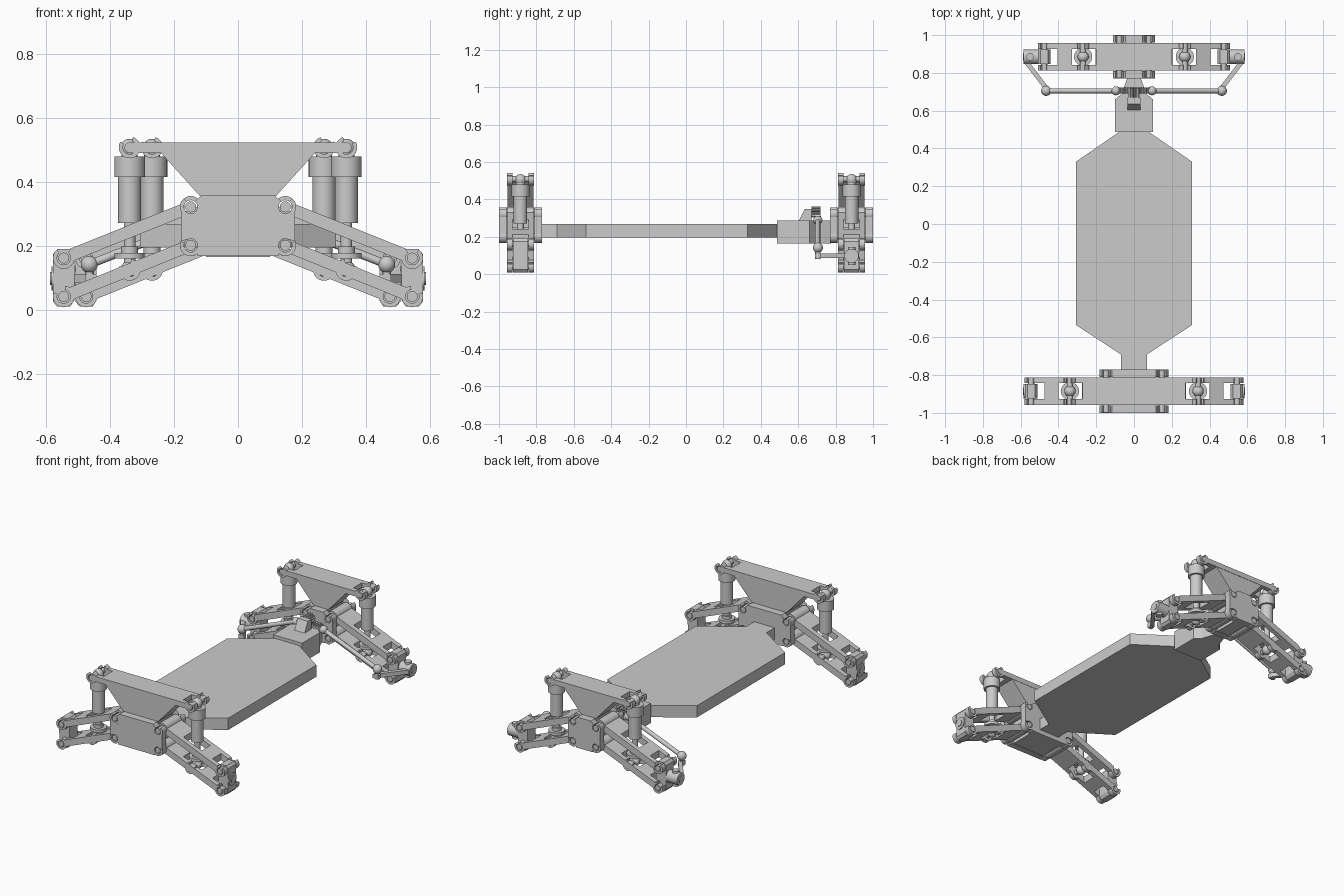
import bpy, bmesh
from math import sin, cos, pi, radians
from mathutils import Vector

if "Cube" in bpy.data.objects:
    bpy.data.objects.remove(bpy.data.objects["Cube"])


def finish(name, bm, smooth=False):
    bmesh.ops.recalc_face_normals(bm, faces=bm.faces)
    me = bpy.data.meshes.new(name)
    bm.to_mesh(me)
    bm.free()
    ob = bpy.data.objects.new(name, me)
    bpy.context.collection.objects.link(ob)
    if smooth:
        bpy.context.view_layer.objects.active = ob
        ob.select_set(True)
        bpy.ops.object.shade_smooth_by_angle(angle=radians(35))
        ob.select_set(False)
    return ob


def extrude(name, pts, direction, smooth=False):
    """Close the 3D points into a face and push it along direction."""
    bm = bmesh.new()
    face = bm.faces.new([bm.verts.new(p) for p in pts])
    new = bmesh.ops.extrude_face_region(bm, geom=[face])["geom"]
    bmesh.ops.translate(bm, vec=direction, verts=[v for v in new if isinstance(v, bmesh.types.BMVert)])
    return finish(name, bm, smooth)


def prism(name, xz, y0, y1, smooth=False):
    return extrude(name, [(x, y0, z) for x, z in xz], (0, y1 - y0, 0), smooth)


def slab(name, xy, z0, z1):
    return extrude(name, [(x, y, z0) for x, y in xy], (0, 0, z1 - z0))


def rect(a, b, c, d):
    return [(a, c), (b, c), (b, d), (a, d)]


def rod(name, a, b, r, seg=20):
    a, b = Vector(a), Vector(b)
    bm = bmesh.new()
    bmesh.ops.create_cone(bm, cap_ends=True, segments=seg, radius1=r, radius2=r, depth=(b - a).length)
    bm.transform((b - a).to_track_quat('Z', 'Y').to_matrix().to_4x4())
    bmesh.ops.translate(bm, vec=(a + b) / 2, verts=bm.verts)
    return finish(name, bm, True)


def ball(name, c, r):
    bm = bmesh.new()
    bmesh.ops.create_uvsphere(bm, u_segments=18, v_segments=12, radius=r)
    bmesh.ops.translate(bm, vec=c, verts=bm.verts)
    return finish(name, bm, True)


def clip(name, x, z, y0, y1, opening, s):
    """C-shaped snap ring around a hinge pin; opening is its gap direction in degrees."""
    angs = [radians(opening + 38 + i * 284 / 18) for i in range(19)]
    ring = [(0.034, a) for a in angs] + [(0.021, a) for a in reversed(angs)]
    prism(name, [(s * (x + r * cos(a)), z + r * sin(a)) for r, a in ring], y0, y1, True)


# chassis plate
half = [(0.07, -0.775), (0.07, -0.69), (0.307, -0.535), (0.307, 0.33), (0.075, 0.49)]
slab("chassis_plate", half + [(-x, y) for x, y in reversed(half)], 0.195, 0.268)

# steering housing and neck
half = [(0.1, 0.487), (0.1, 0.66), (0.065, 0.69), (0.035, 0.775)]
slab("steering_housing", half + [(-x, y) for x, y in reversed(half)], 0.165, 0.288)
extrude("servo_block", [(-0.035, y, z) for y, z in
        [(0.6, 0.28), (0.635, 0.35), (0.67, 0.35), (0.67, 0.28)]], (0.07, 0, 0))

# toothed rack and pinion
rack = [(-0.085, 0.27), (0.085, 0.27)]
for i in range(10):
    x = 0.085 - i * 0.017
    rack += [(x, 0.298), (x - 0.004, 0.312), (x - 0.009, 0.312), (x - 0.013, 0.298)]
prism("steering_rack", rack + [(-0.085, 0.298)], 0.69, 0.722)
gear = []
for i in range(12):
    for k, r in ((0, 0.022), (0.3, 0.03), (0.6, 0.03), (0.9, 0.022)):
        a = 2 * pi * (i + k) / 12
        gear.append((r * cos(a), 0.332 + r * sin(a)))
prism("pinion", gear, 0.67, 0.72)

OUT, DROP = 0.397, 0.16      # arm span and drop
YW, YI = 0.072, 0.042        # half width of arms, and of their slots


def axle(end, yc, px):
    o = px - 0.148
    # bulkhead core, end plates and tower
    prism(end + "_bulkhead_core", rect(-px + 0.036, px - 0.036, 0.17, 0.358), yc - 0.077, yc + 0.077)
    for y0, y1 in ((yc - 0.115, yc - 0.075), (yc + 0.075, yc + 0.115)):
        w = px - 0.022
        n = px + 0.031
        prism(end + "_bulkhead_plate", [(-w, 0.168), (w, 0.168), (w, 0.178), (w, 0.228), (n, 0.215), (n, 0.307),
              (w, 0.295), (w, 0.345), (w - 0.01, 0.358), (-w + 0.01, 0.358), (-w, 0.345), (-w, 0.295),
              (-n, 0.307), (-n, 0.215), (-w, 0.228)], y0, y1)
        for s in (-1, 1):
            clip(end + "_plate_clip", px, 0.322, y0, y1, 90, s)
            clip(end + "_plate_clip", px, 0.202, y0, y1, 60, s)
    b, t = 0.12 + o, 0.242 + o
    prism(end + "_tower", [(-b, 0.357), (b, 0.357), (t, 0.492), (-t, 0.492)], yc - 0.07, yc + 0.07)
    prism(end + "_tower_top", rect(-t - 0.03, t + 0.03, 0.491, 0.523), yc - YW, yc + YW)

    for s in (-1, 1):
        sx = 0.339 + o      # shock position
        ox = px + OUT       # outer hinge position
        rails = ((yc - YW, yc - YI), (yc + YI, yc + YW))
        # tower ends holding the shock
        for y0, y1 in rails:
            prism(end + "_tower_rail", [(s * x, z) for x, z in rect(t + 0.02, sx + 0.006, 0.491, 0.523)], y0, y1)
            clip(end + "_tower_clip", sx, 0.508, y0, y1, 70, s)
        rod(end + "_shock_top_pin", (s * sx, yc - YW, 0.508), (s * sx, yc + YW, 0.508), 0.016)

        # upper and lower arms
        for level, z0 in (("upper", 0.322), ("lower", 0.202)):
            def bar(part, x0, x1, y0, y1):
                za, zb = (z0 - (x - px) * DROP / OUT for x in (x0, x1))
                h = 0.021
                prism(f"{end}_{level}_arm_{part}", [(s * x0, za - h), (s * x1, zb - h),
                      (s * x1, zb + h), (s * x0, za + h)], y0, y1)
            for y0, y1 in rails:
                bar("rail", px + 0.02, ox - 0.02, y0, y1)
                clip(f"{end}_{level}_arm_clip", ox, z0 - DROP, y0, y1, 90 if level == "upper" else 60, s)
            bar("inner_web", px + 0.02, sx - 0.065, yc - YI, yc + YI)
            bar("outer_web", sx + 0.06, sx + 0.135, yc - YI, yc + YI)
            clip(f"{end}_{level}_arm_root", px, z0, yc - YW, yc + YW, 180, s)
            rod(end + "_inner_pin", (s * px, yc - 0.113, z0), (s * px, yc + 0.113, z0), 0.017)
            rod(end + "_outer_pin", (s * ox, yc - YW, z0 - DROP), (s * ox, yc + YW, z0 - DROP), 0.017)

        # shock absorber
        zl = 0.202 - (sx - px) * DROP / OUT
        rod(end + "_shock_lower_pin", (s * sx, yc - YW, zl), (s * sx, yc + YW, zl), 0.015)
        for y0, y1 in rails:
            clip(end + "_shock_lower_clip", sx, zl, y0, y1, 60, s)
        for part, z0, z1, r in (("rod", zl, 0.28, 0.018), ("seat", 0.16, 0.178, 0.047), ("collar", 0.178, 0.198, 0.027),
                                ("body", 0.272, 0.42, 0.036), ("cap", 0.416, 0.48, 0.048), ("neck", 0.48, 0.5, 0.025)):
            rod(end + "_shock_" + part, (s * sx, yc, z0), (s * sx, yc, z1), r, 28)
        ball(end + "_shock_top_eye", (s * sx, yc, 0.505), 0.03)
        ball(end + "_shock_lower_eye", (s * sx, yc, zl), 0.029)

        # wheel carrier
        prism(end + "_wheel_carrier", [(s * (ox + x), z) for x, z in
              [(-0.033, 0.03), (-0.02, 0.01), (0.02, 0.01), (0.033, 0.025), (0.033, 0.175),
               (0.02, 0.19), (-0.02, 0.19), (-0.033, 0.17)]], yc - 0.039, yc + 0.039)
        rod(end + "_hub", (s * (ox + 0.02), yc, 0.098), (s * 0.584, yc, 0.098), 0.038)
        rod(end + "_hub_stub", (s * 0.58, yc, 0.098), (s * 0.588, yc, 0.098), 0.02)


axle("front", -0.885, 0.148)
axle("rear", 0.885, 0.078)

# steering links at the rear
for s in (-1, 1):
    inner, outer = Vector((s * 0.095, 0.705, 0.288)), Vector((s * 0.465, 0.705, 0.142))
    ball("rack_ball", inner, 0.024)
    rod("tie_rod", inner, outer, 0.013)
    ball("tie_rod_ball", outer, 0.027)
    rod("steering_ball_stalk", outer, (s * 0.465, 0.705, 0.082), 0.014)
    slab("steering_arm", [(s * x, y) for x, y in [(0.442, 0.69), (0.478, 0.69), (0.478, 0.718), (0.58, 0.85),
         (0.58, 0.87), (0.535, 0.87), (0.545, 0.845), (0.45, 0.72)]], 0.086, 0.112)
    rod("knuckle_pivot", (s * 0.55, 0.885, 0.05), (s * 0.55, 0.885, 0.146), 0.02)
